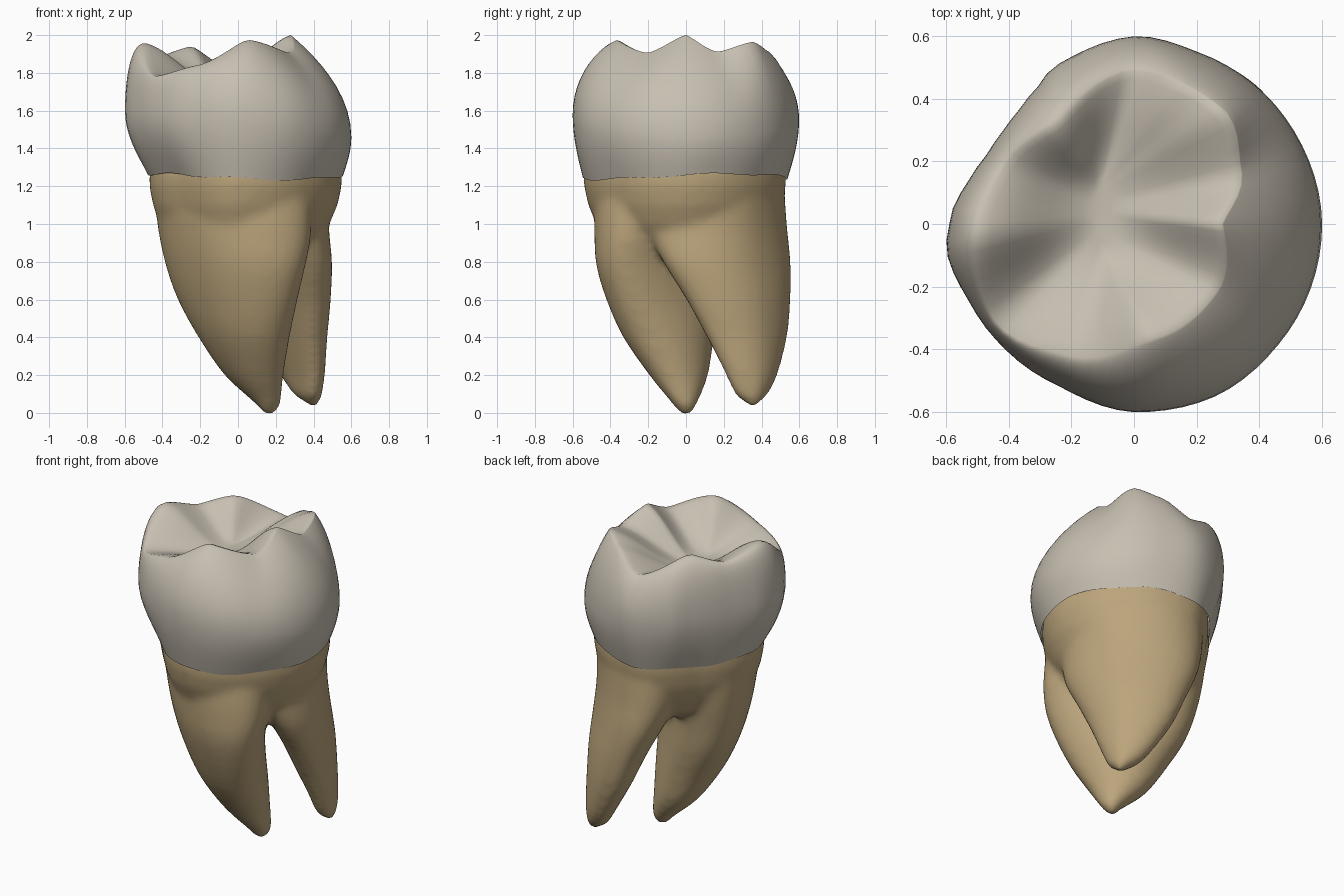
import bpy, bmesh, math
from math import sin, cos, pi, radians
from mathutils import Vector

if "Cube" in bpy.data.objects:
    bpy.data.objects.remove(bpy.data.objects["Cube"])

N = 72          # segments around
R2 = math.sqrt(0.5)

def material(name, rgb):
    m = bpy.data.materials.new(name)
    m.diffuse_color = (*rgb, 1)
    m.use_nodes = True
    m.node_tree.nodes["Principled BSDF"].inputs["Base Color"].default_value = m.diffuse_color
    return m

def around(keys, a):
    """Smooth periodic interpolation of (degrees, value...) keys."""
    a %= 360
    ks = [(keys[-1][0] - 360, *keys[-1][1:])] + list(keys) + [(keys[0][0] + 360, *keys[0][1:])]
    for p, q in zip(ks, ks[1:]):
        if p[0] <= a <= q[0]:
            t = (a - p[0]) / (q[0] - p[0])
            t = 0.5 * t + 0.25 * (1 - cos(pi * t))
            return [u + (v - u) * t for u, v in zip(p[1:], q[1:])]

def refine(rows, n=4):
    """Catmull-Rom curve through the rows of a table."""
    rows = [rows[0]] + list(rows) + [rows[-1]]
    out = []
    for a, b, c, d in zip(rows, rows[1:], rows[2:], rows[3:]):
        for k in range(n):
            t = k / n
            out.append([q + 0.5 * t * (r - p + t * (2 * p - 5 * q + 4 * r - s + t * (3 * (q - r) + s - p)))
                        for p, q, r, s in zip(a, b, c, d)])
    return out + [rows[-1]]

def loft(bm, rings, cap_start=True, cap_end=True):
    vr = [[bm.verts.new(p) for p in r] for r in rings]
    for a, b in zip(vr, vr[1:]):
        for i in range(len(a)):
            j = (i + 1) % len(a)
            bm.faces.new((a[i], a[j], b[j], b[i]))
    if cap_start:
        bm.faces.new(vr[0])
    if cap_end:
        bm.faces.new(vr[-1])

def finish(bm, name, mat):
    bmesh.ops.recalc_face_normals(bm, faces=bm.faces)
    me = bpy.data.meshes.new(name)
    bm.to_mesh(me)
    bm.free()
    me.materials.append(mat)
    for p in me.polygons:
        p.use_smooth = True
    ob = bpy.data.objects.new(name, me)
    bpy.context.collection.objects.link(ob)
    return ob

enamel = material("enamel grey white", (0.57, 0.52, 0.44))
dentine = material("root tan", (0.50, 0.375, 0.20))

# outlines by direction: neck radius; widest radius and its height
NECK = [(0, .55), (45, .53), (90, .53), (135, .43), (180, .47), (225, .45), (270, .54), (315, .53)]
WIDE = [(0, .60, 1.46), (33, .59, 1.47), (70, .585, 1.52), (88, .60, 1.55), (117, .563, 1.57),
        (127, .53, 1.58), (137, .515, 1.58), (146, .513, 1.59), (155, .52, 1.6), (165, .545, 1.6),
        (175, .58, 1.6), (188, .605, 1.6), (207, .58, 1.59), (226, .573, 1.58),
        (245, .57, 1.58), (270, .60, 1.58), (297, .608, 1.54), (320, .60, 1.5)]
# crest line through the five cusps: radius and height
CREST = [(0, .28, 2.0), (26, .38, 1.91), (50, .46, 1.965), (70, .47, 1.91), (90, .49, 1.81),
         (128, .40, 1.94), (155, .45, 1.89), (184, .49, 1.96), (216, .54, 1.78), (243, .47, 1.84),
         (278, .37, 1.975), (323, .34, 1.905)]

# crown: bulging wall, cusp crest, then slopes down to the central groove
angles = [360 * i / N for i in range(N)]
rings = []
def crown_ring(fn):
    rings.append([fn(a, radians(a)) for a in angles])

def wall_low(t):
    def f(a, r):
        rn, = around(NECK, a)
        rm, zm = around(WIDE, a)
        z0 = 1.25 + 0.015 * sin(2 * r + 0.6) + 0.006 * sin(7 * r)
        rad = rn * 1.012 + (rm - rn * 1.012) * sin(t * pi / 2)
        return Vector((rad * cos(r), rad * sin(r), z0 + (zm - z0) * t))
    return f

def wall_high(t):
    def f(a, r):
        rm, zm = around(WIDE, a)
        rc, zc = around(CREST, a)
        p = 1.4 + 0.6 * cos(r)
        rad = rc + (rm - rc) * max(cos(t * pi / 2), 0) ** p
        return Vector((rad * cos(r), rad * sin(r), zm + (zc - zm) * sin(t * pi / 2)))
    return f

def slope(t):
    def f(a, r):
        p = wall_high(1)(a, r)
        pit = Vector((-0.10 + 0.03 * cos(r), 0.03 + 0.11 * sin(r), 1.74))
        q = p.lerp(pit, t)
        q.z = pit.z + (p.z - pit.z) * (0.6 * (0.5 + 0.5 * cos(pi * t)) + 0.4 * (1 - t))
        return q
    return f

for i in range(8):
    crown_ring(wall_low(i / 8))
for i in range(13):
    crown_ring(wall_high(i / 12))
for i in range(1, 13):
    crown_ring(slope(i / 12))
bm = bmesh.new()
loft(bm, rings, cap_start=False)
finish(bm, "crown", enamel)

# roots: ovals set on the diagonals, (z, u0, u1, v0, v1), u = x+y, v = y-x
FRONT = [(1.27, -.45, .20, -.50, .42), (1.0, -.42, .16, -.53, .39), (.8, -.385, .13, -.52, .35),
         (.6, -.325, .135, -.455, .29), (.4, -.24, .155, -.365, .19), (.2, -.105, .17, -.26, .085),
         (.06, .03, .175, -.19, -.04), (.01, .07, .16, -.155, -.085), (-.012, .10, .14, -.14, -.10)]
BACK = [(1.27, -.10, .52, -.45, .42), (1.0, .0, .52, -.41, .42), (.8, .12, .54, -.38, .40),
        (.6, .23, .57, -.30, .34), (.4, .32, .585, -.22, .27), (.2, .41, .59, -.15, .16),
        (.1, .45, .58, -.11, .08), (.055, .49, .57, -.07, .01), (.035, .52, .55, -.05, -.01)]

def oval(row, bend):
    z, u0, u1, v0, v1 = row
    pts = []
    for a in angles:
        c, s = cos(radians(a)), sin(radians(a))
        hu = (u1 - u0) / 2
        u = (u0 + u1) / 2 + hu * c - bend(z) * hu * min(s, 0) ** 2
        v = (v0 + v1) / 2 + (v1 - v0) / 2 * s
        pts.append(Vector(((u - v) * R2, (u + v) * R2, z)))
    return pts

def neck(z, k):
    return [Vector((around(NECK, a)[0] * k * cos(radians(a)),
                    around(NECK, a)[0] * k * sin(radians(a)), z)) for a in angles]

bm = bmesh.new()
for table, bend in ((FRONT, lambda z: -0.3 * min(1, max(0, (z - .4) / .5))), (BACK, lambda z: 0.4)):
    loft(bm, [oval(row, bend) for row in refine(table)])
# trunk that joins the two roots under the crown
loft(bm, [neck(1.30, 1.0), neck(1.2, 1.0), neck(1.1, .96), neck(1.0, .88), neck(.9, .75), neck(.82, .5)])
roots = finish(bm, "roots", dentine)

# fuse the three bodies into one softly blended surface
fuse = roots.modifiers.new("fuse", 'REMESH')
fuse.mode = 'VOXEL'
fuse.voxel_size = 0.02
fuse.use_smooth_shade = True
soft = roots.modifiers.new("soften", 'SMOOTH')
soft.factor = 0.5
soft.iterations = 12
